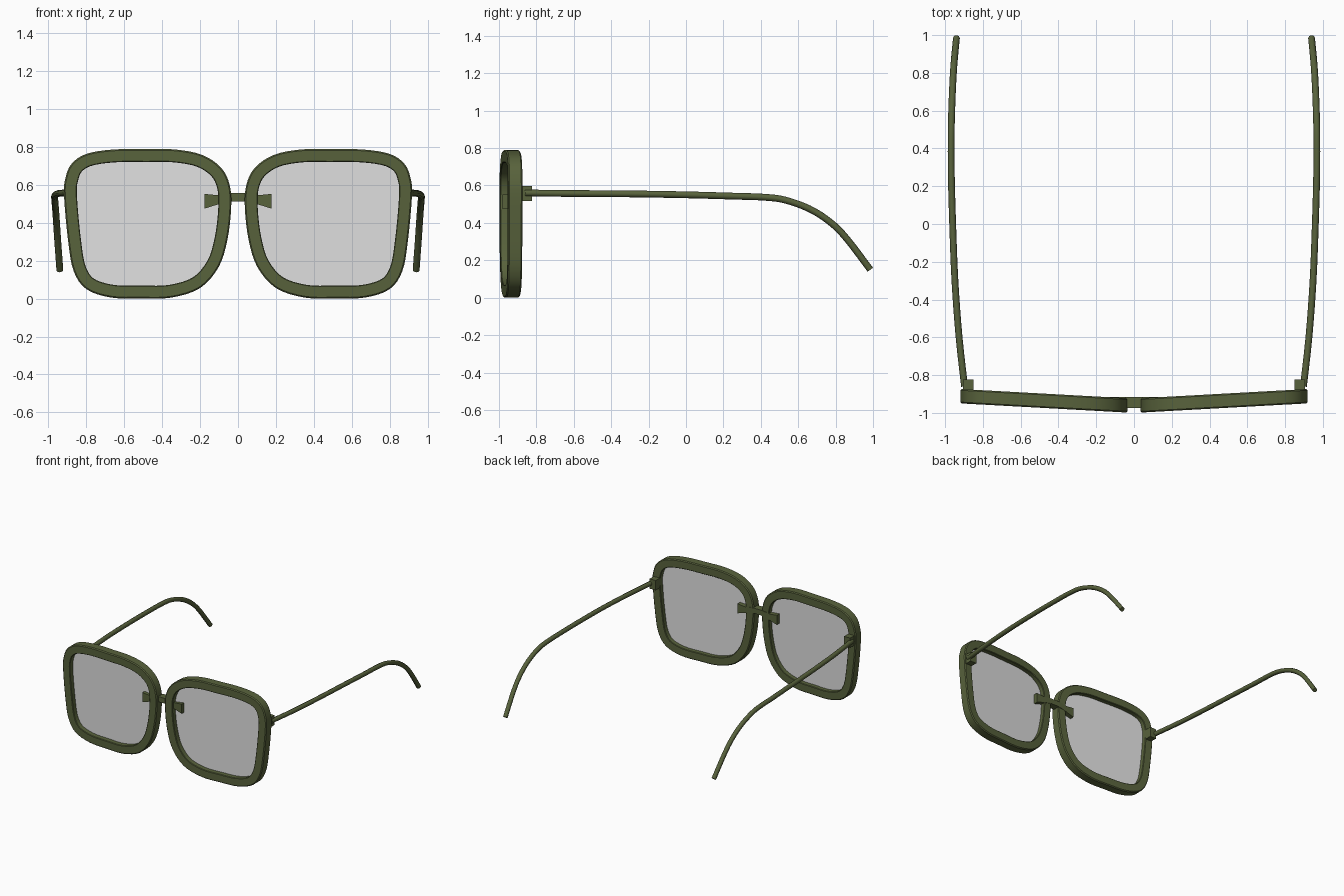
import bpy, bmesh
from mathutils import Vector
from mathutils.geometry import interpolate_bezier

cube = bpy.data.objects.get("Cube")
if cube:
    bpy.data.objects.remove(cube, do_unlink=True)


def material(name, rgb, alpha=1.0):
    m = bpy.data.materials.new(name)
    m.use_nodes = True
    m.diffuse_color = (*rgb, alpha)
    bsdf = m.node_tree.nodes["Principled BSDF"]
    bsdf.inputs["Base Color"].default_value = (*rgb, 1)
    bsdf.inputs["Alpha"].default_value = alpha
    bsdf.inputs["Roughness"].default_value = 0.6
    return m


OLIVE = material("olive_frame", (0.098, 0.123, 0.045))
GLASS = material("pale_grey_lens", (0.75, 0.75, 0.75), 0.5)


def add_object(name, bm, mat, smooth=True):
    bmesh.ops.recalc_face_normals(bm, faces=bm.faces)
    me = bpy.data.meshes.new(name)
    bm.to_mesh(me)
    bm.free()
    ob = bpy.data.objects.new(name, me)
    bpy.context.collection.objects.link(ob)
    me.materials.append(mat)
    if smooth:
        bpy.ops.object.select_all(action="DESELECT")
        ob.select_set(True)
        bpy.context.view_layer.objects.active = ob
        bpy.ops.object.shade_smooth_by_angle(angle=0.6)
    return ob


def spline(points, steps, closed=False):
    """Smooth path through the points."""
    pts = [Vector(p) for p in points]
    n = len(pts)
    out = []
    for i in range(n if closed else n - 1):
        a, b = pts[i], pts[(i + 1) % n]
        before = pts[i - 1] if closed or i else a
        after = pts[(i + 2) % n] if closed or i + 2 < n else b
        out += interpolate_bezier(a, a + (b - before) / 6, b - (after - a) / 6, b, steps + 1)[:-1]
    return out if closed else out + [pts[-1]]


def loft(bm, rings, closed):
    """Join rings of vertices with quads."""
    n = len(rings[0])
    for i in range(len(rings) if closed else len(rings) - 1):
        a, b = rings[i], rings[(i + 1) % len(rings)]
        for j in range(n):
            k = (j + 1) % n
            bm.faces.new((a[j], a[k], b[k], b[j]))


# Outer outline of one rim, in x and z
OUTLINE = spline([
    (0.918, 0, 0.54), (0.911, 0, 0.635), (0.878, 0, 0.712), (0.80, 0, 0.764),
    (0.66, 0, 0.787), (0.48, 0, 0.789), (0.33, 0, 0.787), (0.19, 0, 0.759), (0.09, 0, 0.692),
    (0.044, 0, 0.60), (0.036, 0, 0.48), (0.056, 0, 0.31), (0.102, 0, 0.167),
    (0.20, 0, 0.056), (0.35, 0, 0.006), (0.51, 0, 0.001), (0.67, 0, 0.006),
    (0.80, 0, 0.05), (0.867, 0, 0.145), (0.896, 0, 0.30)], 4, True)


def rim_point(i, inset, depth, side):
    """Point inside the outline, on the slightly swept plane of a lens."""
    t = (OUTLINE[(i + 1) % len(OUTLINE)] - OUTLINE[i - 1]).normalized()
    p = OUTLINE[i] + Vector((-t.z, 0, t.x)) * inset
    return (side * p.x, -0.958 + 0.055 * (p.x - 0.04) + depth, p.z)


# Section of the rim with softened corners: inset from the outline, depth
SECTION = [(0, -0.033), (0.007, -0.04), (0.064, -0.04), (0.068, -0.036),
           (0.068, 0.032), (0.064, 0.036), (0.007, 0.036), (0, 0.029)]

# Straight run to the ear, then the drooping tip
TEMPLE = [(0.897, -0.86, 0.56), (0.926, -0.6, 0.557), (0.948, -0.3, 0.555),
          (0.96, 0, 0.55), (0.967, 0.25, 0.543), (0.968, 0.42, 0.537), (0.967, 0.53, 0.522),
          (0.963, 0.66, 0.475), (0.958, 0.77, 0.405), (0.952, 0.86, 0.315), (0.94, 0.985, 0.15)]

for side, label in ((1, "left"), (-1, "right")):
    # Rim
    bm = bmesh.new()
    loft(bm, [[bm.verts.new(rim_point(i, a, d, side)) for a, d in SECTION]
              for i in range(len(OUTLINE))], True)
    add_object(label + "_rim", bm, OLIVE)

    # Lens
    bm = bmesh.new()
    bm.faces.new([bm.verts.new(rim_point(i, 0.058, 0, side)) for i in range(len(OUTLINE))])
    add_object(label + "_lens", bm, GLASS, False)

    # Hinge block
    bm = bmesh.new()
    bmesh.ops.create_cube(bm, size=1)
    bmesh.ops.scale(bm, vec=(0.055, 0.075, 0.08), verts=bm.verts)
    bmesh.ops.translate(bm, vec=(side * 0.877, -0.86, 0.558), verts=bm.verts)
    add_object(label + "_hinge", bm, OLIVE, False)

    # Temple arm
    curve = bpy.data.curves.new(label + "_temple", "CURVE")
    curve.dimensions = "3D"
    curve.bevel_depth = 0.018
    curve.bevel_resolution = 2
    curve.use_fill_caps = True
    path = spline(TEMPLE, 4)
    line = curve.splines.new("POLY")
    line.points.add(len(path) - 1)
    for pt, p in zip(line.points, path):
        pt.co = (side * p.x, p.y, p.z, 1)
    curve.materials.append(OLIVE)
    arm = bpy.data.objects.new(label + "_temple", curve)
    bpy.context.collection.objects.link(arm)

# Bridge bar that flares into a pad on each lens: x, bottom, top, front, back
HALF = [(0.03, 0.514, 0.557, -0.975, -0.917), (0.07, 0.507, 0.553, -0.975, -0.917),
        (0.11, 0.496, 0.546, -0.977, -0.917), (0.177, 0.475, 0.553, -0.98, -0.917)]
stations = [(-x, *rest) for x, *rest in reversed(HALF)] + HALF
bm = bmesh.new()
rings = [[bm.verts.new(c) for c in ((x, f, lo), (x, b, lo), (x, b, hi), (x, f, hi))]
         for x, lo, hi, f, b in stations]
loft(bm, rings, False)
bm.faces.new(rings[0])
bm.faces.new(rings[-1])
add_object("bridge", bm, OLIVE, False)
